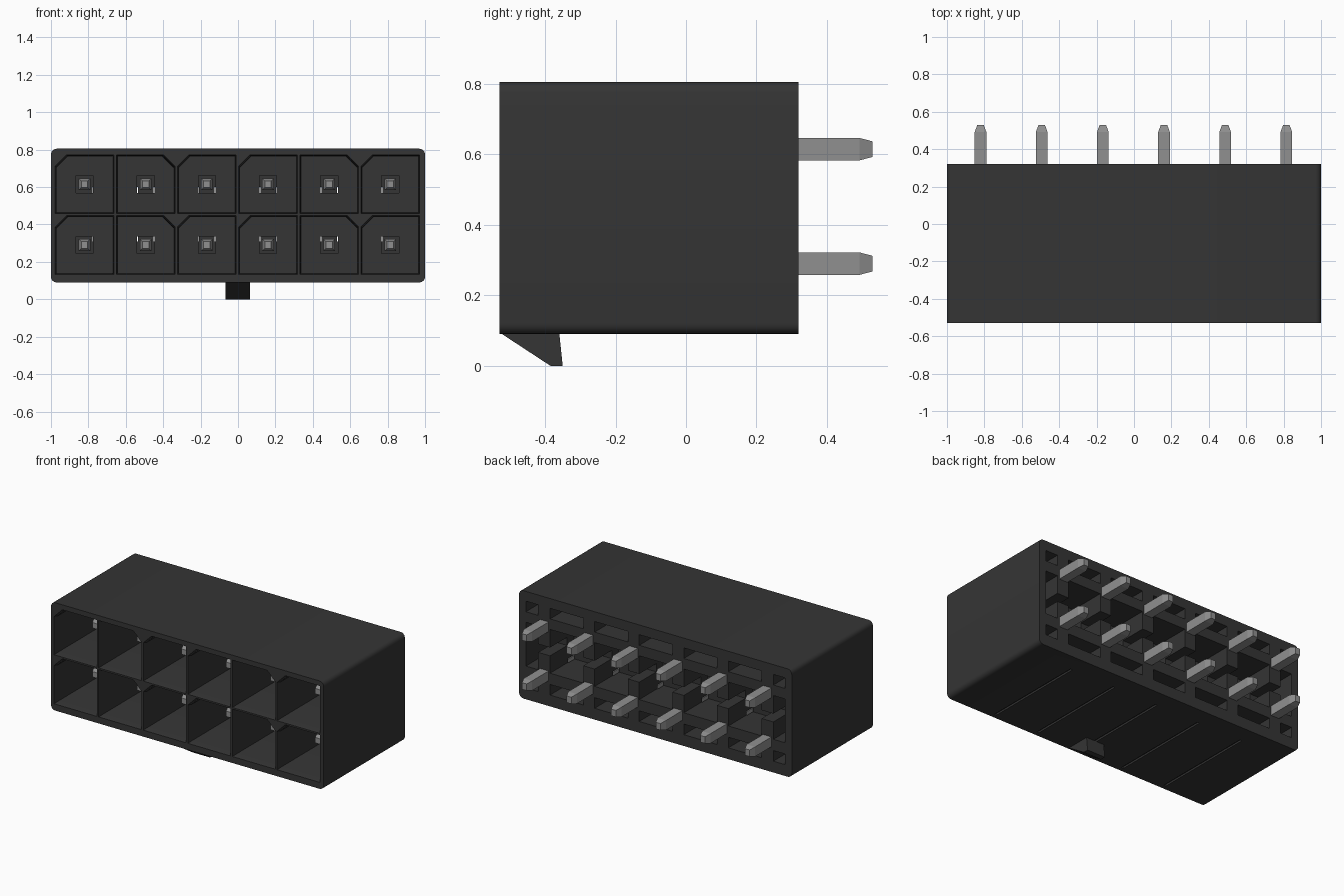
import bpy, bmesh, math
from mathutils import Vector

if "Cube" in bpy.data.objects:
    bpy.data.objects.remove(bpy.data.objects["Cube"], do_unlink=True)


def material(name, value):
    m = bpy.data.materials.new(name)
    m.use_nodes = True
    col = (value, value, value, 1)
    m.diffuse_color = col
    m.node_tree.nodes["Principled BSDF"].inputs["Base Color"].default_value = col
    return m


BLACK = material("black plastic", 0.035)
METAL = material("grey metal", 0.28)

PITCH = 0.327
COLS = [-0.003 + (i - 2.5) * PITCH for i in range(6)]
MIDS = [(a + b) / 2 for a, b in zip(COLS, COLS[1:])]
ROWS = [0.29, 0.615]
FRONT, BACK = -0.53, 0.32


def loft(bm, rings):
    """Closed solid through matching rings of points."""
    vs = [[bm.verts.new(p) for p in r] for r in rings]
    n = len(vs[0])
    bm.faces.new(vs[0])
    bm.faces.new(vs[-1][::-1])
    for a, b in zip(vs, vs[1:]):
        for i in range(n):
            j = (i + 1) % n
            bm.faces.new((a[j], a[i], b[i], b[j]))


def rect(x, z, hx, hz, y):
    return [(x - hx, y, z - hz), (x + hx, y, z - hz), (x + hx, y, z + hz), (x - hx, y, z + hz)]


def box(bm, x0, x1, y0, y1, z0, z1):
    x, z, hx, hz = (x0 + x1) / 2, (z0 + z1) / 2, (x1 - x0) / 2, (z1 - z0) / 2
    loft(bm, [rect(x, z, hx, hz, y0), rect(x, z, hx, hz, y1)])


def make(name, bm, mat):
    bmesh.ops.recalc_face_normals(bm, faces=bm.faces[:])
    me = bpy.data.meshes.new(name)
    bm.to_mesh(me)
    bm.free()
    me.materials.append(mat)
    ob = bpy.data.objects.new(name, me)
    bpy.context.collection.objects.link(ob)
    return ob


def cut(ob, bm):
    """Subtract the solids in bm and bake the result."""
    cutter = make("cutter", bm, BLACK)
    cutter.hide_render = True
    mod = ob.modifiers.new("cut", "BOOLEAN")
    mod.operation = "DIFFERENCE"
    mod.solver = "EXACT"
    mod.object = cutter
    dg = bpy.context.evaluated_depsgraph_get()
    me = bpy.data.meshes.new_from_object(ob.evaluated_get(dg))
    ob.modifiers.clear()
    ob.data = me
    bpy.data.objects.remove(cutter, do_unlink=True)


# Housing block with rounded long edges
bm = bmesh.new()
box(bm, -1, 1, FRONT, BACK, 0.09, 0.805)
long_edges = [e for e in bm.edges if abs(e.verts[0].co.y - e.verts[1].co.y) > 0.5]
bmesh.ops.bevel(bm, geom=long_edges, offset=0.03, segments=4, profile=0.5, affect="EDGES")
housing = make("housing", bm, BLACK)

# Keyed terminal cavities, slightly tapered towards the back
bm = bmesh.new()
KEYS = [-1, 1, -1, -1, 1, -1]      # side of the chamfered top corner
for z in ROWS:
    for x, side in zip(COLS, KEYS):
        def ring(y, h):
            c = 0.06
            pts = [(-side * h, -h), (side * h, -h), (side * h, h - c), (side * (h - c), h), (-side * h, h)]
            return [(x + u, y, z + v) for u, v in pts]
        t = 0.157
        loft(bm, [ring(FRONT - 0.01, t), ring(FRONT, t), ring(FRONT + 0.03, 0.151), ring(0.03, 0.149)])
cut(housing, bm)

# Clearance holes around the pins
bm = bmesh.new()
for z in ROWS:
    for x in COLS:
        box(bm, x - 0.046, x + 0.046, 0.0, 0.13, z - 0.046, z + 0.046)
cut(housing, bm)

# Pockets in the back: tall ones between the rows, slots above and below
bm = bmesh.new()
end = BACK + 0.01
spans = [(m - 0.122, m + 0.122) for m in MIDS] + [(-0.95, -0.865), (0.86, 0.95)]
for x0, x1 in spans:
    box(bm, x0, x1, 0.07, end, 0.31, 0.60)
    box(bm, x0, x1, 0.07, end, 0.67, 0.74)
    box(bm, x0, x1, 0.07, end, 0.165, 0.235)
cut(housing, bm)

# Channel linking the tall pockets
bm = bmesh.new()
box(bm, -0.9, 0.9, 0.14, end, 0.425, 0.48)
cut(housing, bm)

# Thin grooves in the underside
bm = bmesh.new()
for m in MIDS:
    box(bm, m - 0.008, m + 0.008, -0.50, 0.20, 0.08, 0.102)
cut(housing, bm)

bpy.ops.object.select_all(action="DESELECT")
housing.select_set(True)
bpy.context.view_layer.objects.active = housing
bpy.ops.object.shade_smooth_by_angle(angle=math.radians(30))

# Latch ramp under the front edge
bm = bmesh.new()
profile = [(FRONT, 0.095), (-0.385, 0.0), (-0.35, 0.0), (-0.36, 0.095)]
loft(bm, [[(x, y, z) for y, z in profile] for x in (-0.068, 0.065)])
make("latch_ramp", bm, BLACK)

# Contact pins with tapered ends
for r, z in zip(("lower", "upper"), ROWS):
    for i, x in enumerate(COLS):
        bm = bmesh.new()
        loft(bm, [rect(x, z, 0.017, 0.018, -0.33), rect(x, z, 0.031, 0.032, -0.29),
                  rect(x, z, 0.031, 0.032, 0.492), rect(x, z, 0.017, 0.022, 0.53)])
        make(f"{r}_pin_{i + 1}", bm, METAL)
